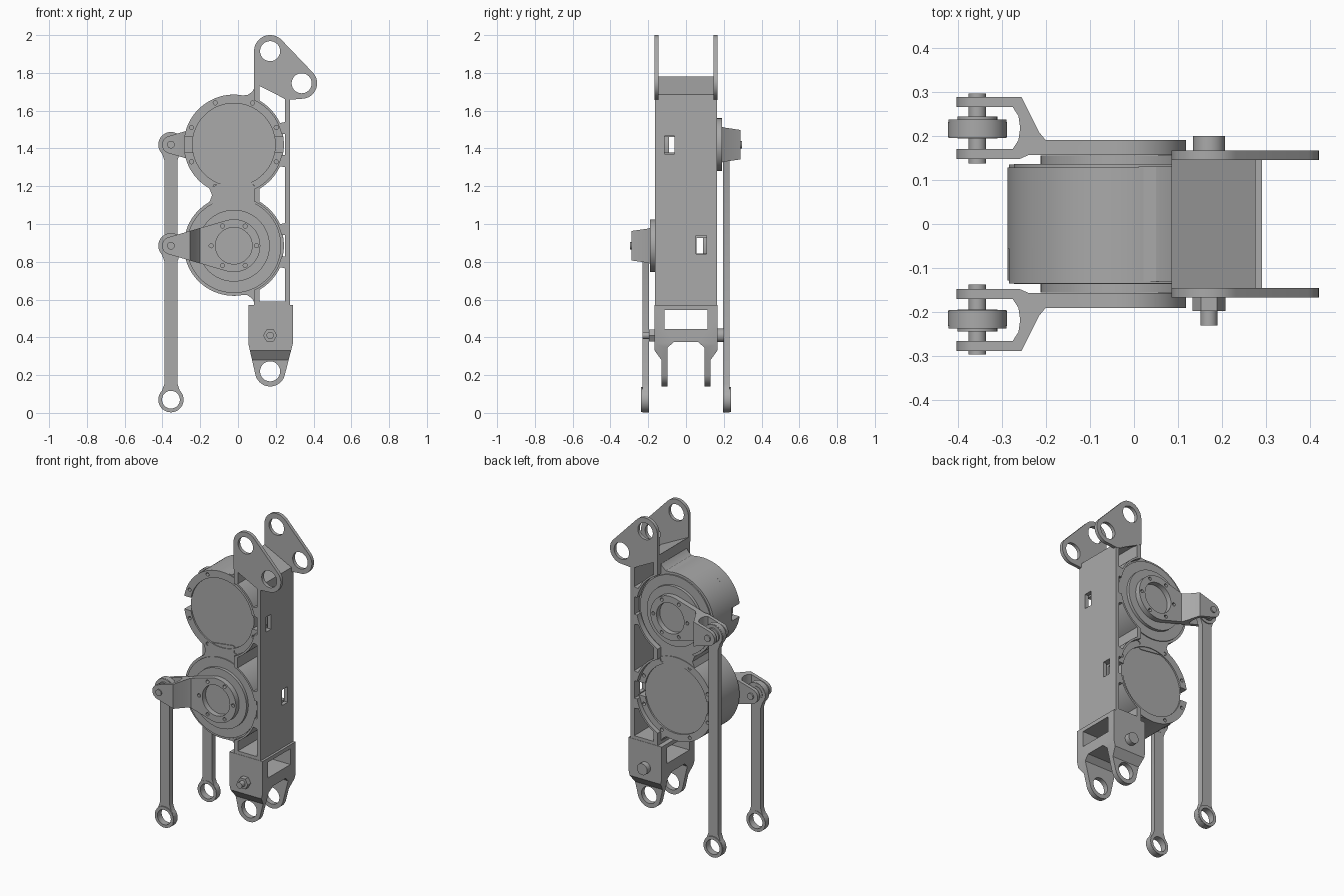
import bpy, bmesh
from math import sin, cos, radians, pi
from mathutils import Matrix

cube = bpy.data.objects.get("Cube")
if cube:
    bpy.data.objects.remove(cube, do_unlink=True)

metal = bpy.data.materials.new("grey metal")
metal.use_nodes = True
GREY = (0.4, 0.4, 0.4, 1)
metal.diffuse_color = GREY
for node in metal.node_tree.nodes:
    if node.type == 'BSDF_PRINCIPLED':
        node.inputs["Base Color"].default_value = GREY

link = bpy.context.scene.collection.objects.link


def arc(cx, cz, r, a=0, b=360, n=48):
    """Points on an arc in degrees; a full turn leaves out the repeated end."""
    last = n if abs(b - a) == 360 else n - 1
    return [(cx + r * cos(radians(a + (b - a) * i / last)),
             cz + r * sin(radians(a + (b - a) * i / last))) for i in range(n)]


def hull(points):
    """Convex outline around a set of points."""
    def half(pts):
        out = []
        for p in pts:
            while len(out) > 1 and ((out[-1][0] - out[-2][0]) * (p[1] - out[-2][1])
                                    - (out[-1][1] - out[-2][1]) * (p[0] - out[-2][0])) <= 1e-9:
                out.pop()
            out.append(p)
        return out[:-1]
    pts = sorted(set(points))
    return half(pts) + half(pts[::-1])


def rect(u0, u1, v0, v1):
    return [(u0, v0), (u1, v0), (u1, v1), (u0, v1)]


def finish(obj):
    mesh = obj.data
    mesh.materials.clear()
    mesh.materials.append(metal)
    mesh.polygons.foreach_set("use_smooth", [True] * len(mesh.polygons))
    mesh.set_sharp_from_angle(angle=radians(30))
    return obj


def evaluated_mesh(obj):
    bpy.context.view_layer.update()
    return bpy.data.meshes.new_from_object(obj.evaluated_get(bpy.context.evaluated_depsgraph_get()))


def plate(name, loops, lo, hi, axis='y'):
    """Extrude an outline (first loop) with holes (other loops) along an axis."""
    lo, hi = sorted((lo, hi))
    curve = bpy.data.curves.new(name, 'CURVE')
    curve.dimensions, curve.fill_mode = '2D', 'BOTH'
    curve.extrude = (hi - lo) / 2
    for loop in loops:
        spline = curve.splines.new('POLY')
        spline.points.add(len(loop) - 1)
        for point, (u, v) in zip(spline.points, loop):
            point.co = (u, v, 0, 1)
        spline.use_cyclic_u = True
    temp = bpy.data.objects.new(name, curve)
    link(temp)
    mesh = evaluated_mesh(temp)
    bpy.data.objects.remove(temp)
    bm = bmesh.new()
    bm.from_mesh(mesh)
    bmesh.ops.remove_doubles(bm, verts=bm.verts, dist=1e-5)
    for v in bm.verts:
        a, b, w = v.co.x, v.co.y, v.co.z + (lo + hi) / 2
        v.co = {'x': (w, a, b), 'y': (a, w, b), 'z': (a, b, w)}[axis]
    bmesh.ops.recalc_face_normals(bm, faces=bm.faces)
    bm.to_mesh(mesh)
    bm.free()
    mesh.name = name
    obj = bpy.data.objects.new(name, mesh)
    link(obj)
    return finish(obj)


def intersect(obj, cutter):
    """Keep the volume shared with the cutter, then remove the cutter."""
    mod = obj.modifiers.new("shape", 'BOOLEAN')
    mod.object, mod.operation, mod.solver = cutter, 'INTERSECT', 'EXACT'
    mesh = evaluated_mesh(obj)
    obj.modifiers.clear()
    obj.data = mesh
    bpy.data.objects.remove(cutter)
    return finish(obj)


def disc(name, x, z, r, y0, y1, n=64):
    return plate(name, [arc(x, z, r, n=n)], y0, y1)


MX, UP, LOW, R = -0.022, 1.42, 0.885, 0.265   # motor axis, heights and radius
JX = -0.355                                   # rod joint

# Main frame: webs hugging both motors, each with an opening, and an end wall
SEAT, GAP, WX = 0.258, 0.27, 0.26


def seat(z, a, b):
    return arc(MX, z, SEAT, a, b, 24)


def rim(z, a, b):
    return arc(MX, z, GAP, a, b, 12)


top = seat(UP, 65.5, 12.5)
low = seat(LOW, -12.5, -65.5)
mid = seat(UP, -12.5, -65.5) + seat(LOW, 65.5, 12.5)
plate("frame_top", [top + [(WX, top[-1][1]), (WX, 1.65), (0.275, 1.65), (0.275, 1.685),
                           (0.085, 1.78)],
                    [(0.115, 1.735), (0.25, 1.66), (0.25, 1.54)] + rim(UP, 25, 60)],
      -0.164, 0.164)
plate("frame_middle", [mid + [(WX, mid[-1][1]), (WX, mid[0][1])],
                       rim(UP, -60, -25) + [(0.25, 1.3), (0.25, 1.005)] + rim(LOW, 25, 60)],
      -0.164, 0.164)
plate("frame_bottom", [low + [(0.085, 0.565), (WX, 0.565), (WX, low[0][1])],
                       [(0.115, 0.59), (0.25, 0.59), (0.25, 0.765)] + rim(LOW, -25, -60)],
      -0.164, 0.164)
plate("frame_wall", [rect(-0.164, 0.164, 0.565, 1.685), rect(-0.113, -0.06, 1.37, 1.465),
                     rect(0.052, 0.108, 0.84, 0.94)], 0.25, 0.275, 'x')

# Webs blending the motors into each other and into the frame
nz = (UP + LOW) / 2
plate("neck", [[(0.1, nz - 0.03), (0.1, nz + 0.03), (0.06, nz + 0.08), (-0.1, nz + 0.06),
                (-0.152, nz + 0.037), (-0.137, nz), (-0.152, nz - 0.037),
                (-0.1, nz - 0.06), (0.06, nz - 0.08)]], -0.13, 0.13)
for name, z, s in (("top_web", UP, 1), ("bottom_web", LOW, -1)):
    plate(name, [[(0.09, z + s * 0.23), (0.09, z + s * 0.305), (0.075, z + s * 0.28),
                  (0.05, z + s * 0.262), (0.01, z + s * 0.261)]], -0.13, 0.13)

# Upper ears
for side, s in (("front", -1), ("back", 1)):
    a, b = (0.17, 1.915), (0.337, 1.745)
    outline = hull(arc(*a, 0.085) + arc(*b, 0.082) + [(0.085, 1.745), (0.262, 1.657)])
    plate(side + "_ear", [outline, arc(*a, 0.053), arc(*b, 0.053)], s * 0.145, s * 0.167)

# Lower fork: side outline intersected with the end outline
half = [(0.166, 0.57), (0.166, 0.33), (0.13, 0.28), (0.13, 0.1),
        (0.098, 0.1), (0.098, 0.345), (0.065, 0.375)]
fork = plate("lower_fork", [half + [(-y, z) for y, z in half[::-1]],
                            rect(-0.113, 0.113, 0.445, 0.545)], 0, 0.4, 'x')
side = hull(arc(0.17, 0.22, 0.08) + [(0.251, 0.315), (0.089, 0.315), (0.055, 0.365),
                                     (0.29, 0.365), (0.055, 0.58), (0.29, 0.58)])
intersect(fork, plate("fork_side", [side, arc(0.17, 0.22, 0.053)], -0.3, 0.3))

# Cross bolt
disc("bolt_head", 0.17, 0.41, 0.036, 0.15, 0.2)
disc("bolt_nut", 0.17, 0.41, 0.037, -0.15, -0.197, 6)
disc("bolt_shank", 0.17, 0.41, 0.019, -0.15, -0.23, 32)


def motor(name, z, s):
    """Motor with its output on side s and a covered chamber on the other."""
    disc(name + "_motor_body", MX, z, R, -s * 0.055, s * 0.128, 96)
    disc(name + "_motor_lip", MX, z, 0.25, s * 0.1, s * 0.136, 96)
    disc(name + "_output_disc", MX, z, 0.19, s * 0.13, s * 0.155)
    disc(name + "_motor_cover", MX, z, 0.222, -s * 0.09, -s * 0.125)
    for half_name, start in (("top", 0), ("bottom", 180)):
        ring = arc(MX, z, R, start + 9, start + 171) + arc(MX, z, 0.219, start + 169, start + 11)
        holes = [arc(MX + 0.242 * cos(radians(start + t)), z + 0.242 * sin(radians(start + t)),
                     0.011, n=12) for t in (22, 66, 114, 158)]
        plate(f"{name}_{half_name}_rim", [ring] + holes, -s * 0.05, -s * 0.135)


def crank(name, z, s):
    """Hub plate with a forked end, its pin and the push rod hanging from it."""
    profile = [(0.2, 0.156), (0.2, 0.19), (-0.2, 0.19), (-0.215, 0.208), (-0.255, 0.288),
               (-0.45, 0.288), (-0.45, 0.265), (-0.275, 0.265), (-0.262, 0.245),
               (-0.258, 0.218), (-0.262, 0.19), (-0.275, 0.17), (-0.45, 0.17),
               (-0.45, 0.147), (-0.26, 0.147), (-0.24, 0.156)]
    arm = plate(name + "_crank", [profile], UP - 0.3, UP + 0.3, 'z')
    outline = hull(arc(MX, UP, 0.14, n=64) + arc(JX, UP, 0.047)
                   + [(-0.25, UP - 0.06), (-0.25, UP + 0.06)])
    bolts = [arc(MX + 0.12 * cos(i * pi / 3), UP + 0.12 * sin(i * pi / 3), 0.011, n=12)
             for i in range(6)]
    intersect(arm, plate("crank_side", [outline, arc(MX, UP, 0.097)] + bolts, -0.4, 0.4))
    # Move to its motor, mirrored when it sits on the front
    arm.data.transform(Matrix.Translation((0, 0, z - UP)) @ Matrix.Diagonal((1, s, 1, 1)))
    if s < 0:
        arm.data.flip_normals()
    disc(name + "_pin", JX, z, 0.02, s * 0.137, s * 0.296, 32)
    disc(name + "_bearing", JX, z, 0.045, s * 0.194, s * 0.244)

    foot, w = 0.07, 0.034
    rod = (arc(JX, foot, 0.067, 135, 405) + [(JX + w, foot + 0.085), (JX + w, z - 0.085)]
           + arc(JX, z, 0.067, -45, 225) + [(JX - w, z - 0.085), (JX - w, foot + 0.085)])
    plate(name + "_rod", [rod, arc(JX, foot, 0.047)], s * 0.197, s * 0.231)
    for end, h in (("foot", foot), ("head", z)):
        plate(f"{name}_rod_{end}_ring", [arc(JX, h, 0.066), arc(JX, h, 0.047)],
              s * 0.195, s * 0.237)


for name, z, s in (("upper", UP, 1), ("lower", LOW, -1)):
    motor(name, z, s)
    crank(name, z, s)
